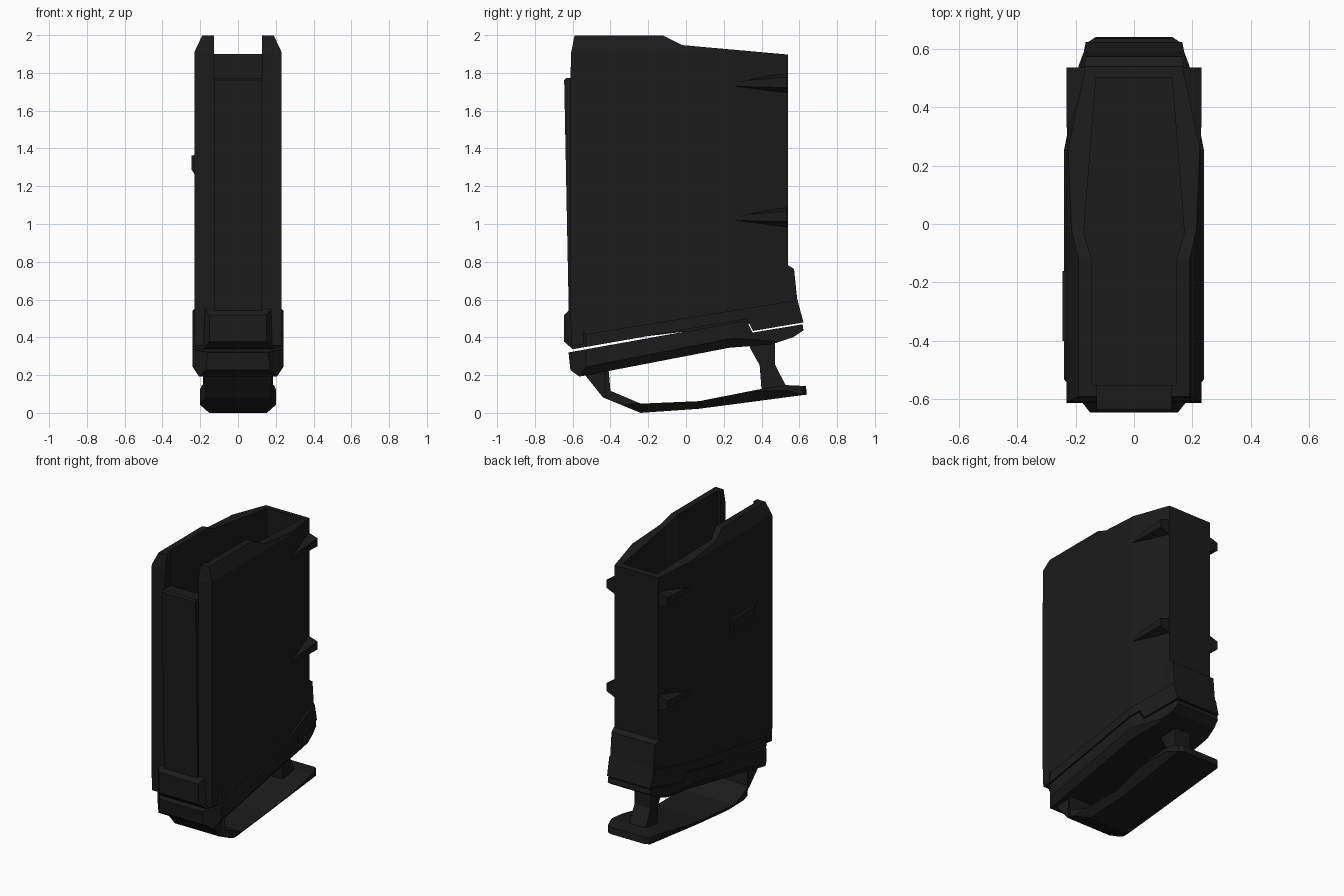
import bpy, bmesh
from mathutils import Vector

if "Cube" in bpy.data.objects:
    bpy.data.objects.remove(bpy.data.objects["Cube"])

black = bpy.data.materials.new("black_polymer")
black.diffuse_color = (0.011, 0.011, 0.011, 1)
black.use_nodes = True
black.node_tree.nodes["Principled BSDF"].inputs["Base Color"].default_value = black.diffuse_color


def finish(bm, name):
    bmesh.ops.recalc_face_normals(bm, faces=bm.faces[:])
    me = bpy.data.meshes.new(name)
    bm.to_mesh(me)
    bm.free()
    ob = bpy.data.objects.new(name, me)
    bpy.context.collection.objects.link(ob)
    me.materials.append(black)
    return ob


def half_width(y, plan):
    if y <= plan[0][0]:
        return plan[0][1]
    for (y0, w0), (y1, w1) in zip(plan, plan[1:]):
        if y <= y1:
            return w0 + (w1 - w0) * (y - y0) / (y1 - y0)
    return plan[-1][1]


def prism(name, profile, plan, chamfer=None):
    """Side profile (y, z) extruded across x, its half width following plan (y, w).
    chamfer = (point, point, direction) gives a plane trimmed off both sides."""
    bm = bmesh.new()
    f = bm.faces.new([bm.verts.new((-1, y, z)) for y, z in profile])
    ext = bmesh.ops.extrude_face_region(bm, geom=[f], use_keep_orig=True)
    for v in ext["geom"]:
        if isinstance(v, bmesh.types.BMVert):
            v.co.x = 1
    bmesh.ops.recalc_face_normals(bm, faces=bm.faces[:])
    bmesh.ops.triangulate(bm, faces=[f for f in bm.faces if len(f.verts) > 4])
    for y, _ in plan[1:-1]:
        bmesh.ops.bisect_plane(bm, geom=bm.verts[:] + bm.edges[:] + bm.faces[:], dist=1e-5,
                               plane_co=(0, y, 0), plane_no=(0, 1, 0))
    for v in bm.verts:
        v.co.x *= half_width(v.co.y, plan)
    if chamfer:
        a, b, d = map(Vector, chamfer)
        n = (b - a).cross(d).normalized()
        if n.x < 0:
            n = -n
        for s in (1, -1):
            bmesh.ops.bisect_plane(bm, geom=bm.verts[:] + bm.edges[:] + bm.faces[:], dist=1e-5,
                                   plane_co=(s * a.x, a.y, a.z), plane_no=(s * n.x, n.y, n.z),
                                   clear_outer=True)
            bmesh.ops.holes_fill(bm, edges=[e for e in bm.edges if e.is_boundary], sides=0)
    bmesh.ops.dissolve_limit(bm, angle_limit=0.005, verts=bm.verts[:], edges=bm.edges[:])
    return finish(bm, name)


def hull(name, pts):
    bm = bmesh.new()
    for p in pts:
        bm.verts.new(p)
    bmesh.ops.convex_hull(bm, input=bm.verts[:])
    return finish(bm, name)


def column(name, outline, z0, z1):
    """Vertical block from an (x, y) outline."""
    bm = bmesh.new()
    f = bm.faces.new([bm.verts.new((x, y, z0)) for x, y in outline])
    ext = bmesh.ops.extrude_face_region(bm, geom=[f], use_keep_orig=True)
    for v in ext["geom"]:
        if isinstance(v, bmesh.types.BMVert):
            v.co.z = z1
    return finish(bm, name)


def subtract(ob, cutter):
    mod = ob.modifiers.new("cut", "BOOLEAN")
    mod.operation = "DIFFERENCE"
    mod.solver = "EXACT"
    mod.object = cutter
    bpy.context.view_layer.objects.active = ob
    bpy.ops.object.modifier_apply(modifier=mod.name)
    bpy.data.objects.remove(cutter)


# Main body with tapered rear and chamfered feed lips
body = prism("magazine_body",
             [(-.605, .36), (-.613, .55), (-.61, 1.9), (-.59, 2), (-.12, 2), (-.02, 1.95),
              (.54, 1.9), (.54, .5)],
             [(-.61, .23), (.24, .23), (.54, .165)],
             chamfer=((.23, 0, 1.915), (.19, 0, 2.0), (0, 1, 0)))

# Raised strip down the front
prism("front_strip", [(-.58, .5), (-.62, .5), (-.645, 1.765), (-.635, 1.775), (-.58, 1.775)],
      [(-.7, .128), (0, .128)])

# Hollow top and front notch between the lips
half = [(.13, .5), (.172, -.03), (.145, -.12), (.145, -.55)]
subtract(body, column("cavity_cutter", half + [(-x, y) for x, y in reversed(half)], 1.3, 2.2))
subtract(body, column("notch_cutter", [(-.127, -.8), (.127, -.8), (.127, -.5), (-.127, -.5)], 1.774, 2.2))

# Flared collar at the bottom of the body
prism("lower_collar",
      [(-.61, .555), (-.645, .52), (-.645, .38), (-.6, .34), (.3, .497), (.325, .497),
       (.355, .437), (.622, .482), (.59, .6), (-.53, .42)],
      [(-.645, .15), (-.53, .24), (.25, .24), (.62, .165)])
prism("rear_step", [(.5, .55), (.6, .55), (.588, .61), (.572, .765), (.54, .785), (.5, .785)],
      [(.5, .174), (.6, .163)])

# Rear grip wedges, two per side
for z in (1.75, 1.04):
    for s, side in ((1, "right"), (-1, "left")):
        hull("rear_wedge_" + side,
             [(s * .225, .24, z - .015), (s * .225, .24, z - .01),
              (s * .15, .535, z - .06), (s * .15, .535, z + .055),
              (s * .23, .535, z - .025), (s * .23, .535, z + .03),
              (s * .23, .33, z - .02), (s * .23, .33, z + .015)])

# Catch block on the left side
hull("catch_block", [(x, y, z) for y in (-.4, -.16)
                     for x, z in ((-.22, 1.37), (-.245, 1.365), (-.245, 1.29), (-.22, 1.25))])

# Floor plate
prism("floor_plate",
      [(-.622, .323), (-.612, .23), (-.565, .195), (.23, .348), (.45, .365), (.57, .405),
       (.622, .44), (.617, .472), (.352, .428), (.322, .488), (.3, .488)],
      [(-.622, .16), (-.53, .24), (.25, .24), (.62, .16)],
      chamfer=((.24, -.56, .24), (.205, -.56, .195), (0, .79, .155)))

# Pull loop: front leg and bottom bar, then the narrow rear post
prism("pull_loop",
      [(-.54, .21), (-.44, .085), (-.24, .003), (.07, .025), (.64, .1), (.635, .145),
       (.53, .15), (.4, .13), (.07, .065), (-.24, .052), (-.4, .12), (-.41, .235)],
      [(-.54, .182), (-.43, .17), (-.38, .2), (.4, .2), (.54, .19), (.62, .16), (.64, .13)],
      chamfer=((.2, -.24, .055), (.15, -.24, .0), (0, 1, .1)))
prism("loop_post",
      [(.33, .38), (.34, .345), (.39, .255), (.4, .125), (.53, .145), (.47, .26), (.47, .39)],
      [(.3, .062), (.6, .062)])

# Rest the lowest point exactly on the ground
lowest = min((o.matrix_world @ v.co).z for o in bpy.data.objects for v in o.data.vertices)
for o in bpy.data.objects:
    o.location.z -= lowest
